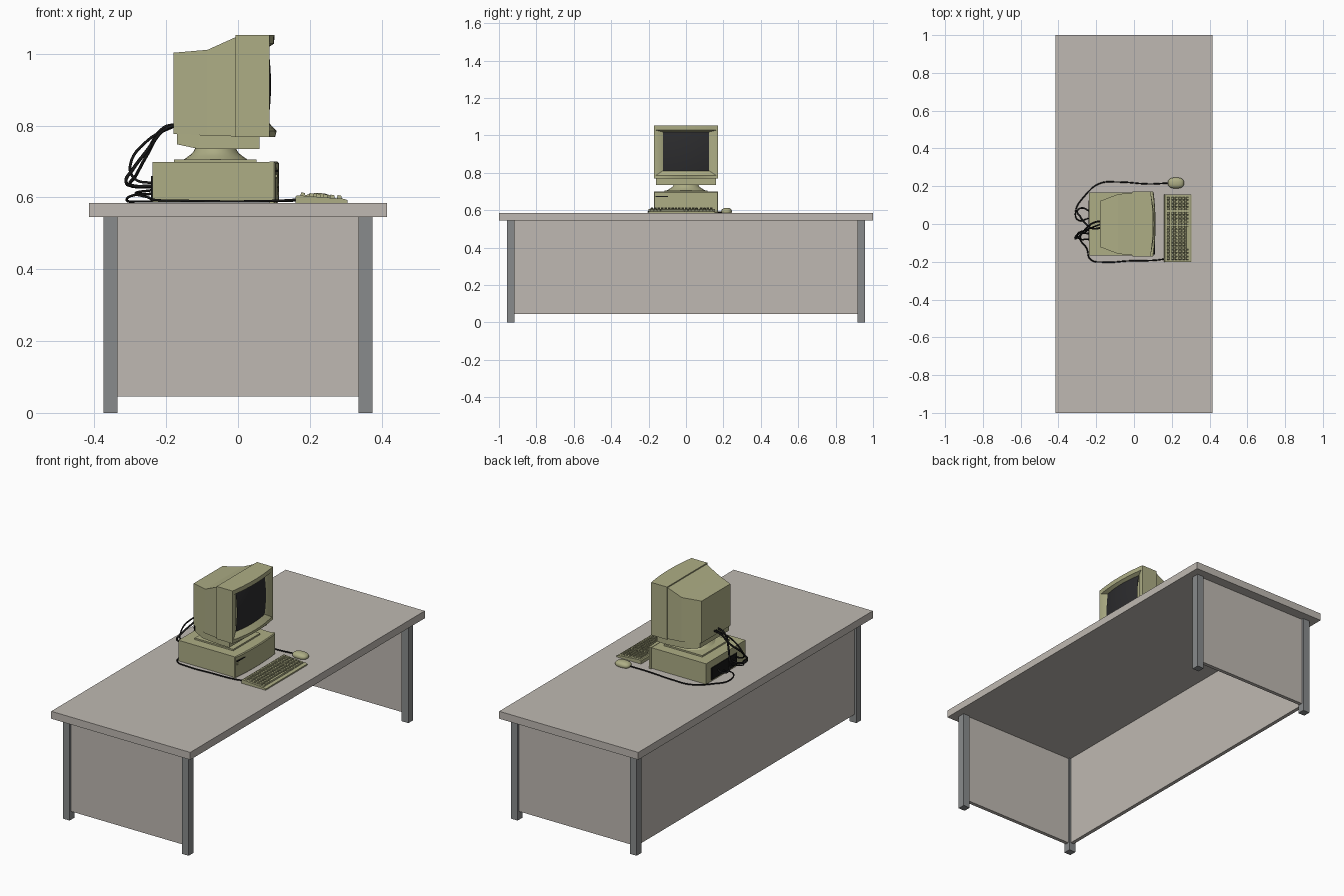
import bpy, bmesh, math
from mathutils import Vector

if "Cube" in bpy.data.objects:
    bpy.data.objects.remove(bpy.data.objects["Cube"])


def mat(name, r, g, b):
    m = bpy.data.materials.new(name)
    m.diffuse_color = (r, g, b, 1)
    m.use_nodes = True
    m.node_tree.nodes["Principled BSDF"].inputs["Base Color"].default_value = m.diffuse_color
    return m


DESK = mat("desk laminate", 0.52, 0.485, 0.445)
STEEL = mat("grey steel", 0.25, 0.26, 0.265)
BEIGE = mat("beige plastic", 0.42, 0.42, 0.235)
GLASS = mat("dark screen", 0.025, 0.025, 0.027)
BLACK = mat("black rubber", 0.008, 0.008, 0.008)


def finish(name, bm, material, smooth=None):
    bmesh.ops.recalc_face_normals(bm, faces=bm.faces)
    me = bpy.data.meshes.new(name)
    bm.to_mesh(me)
    bm.free()
    me.materials.append(material)
    ob = bpy.data.objects.new(name, me)
    bpy.context.collection.objects.link(ob)
    if smooth:
        bpy.ops.object.select_all(action='DESELECT')
        ob.select_set(True)
        bpy.context.view_layer.objects.active = ob
        bpy.ops.object.shade_smooth_by_angle(angle=math.radians(smooth))
    return ob


def loft(name, rings, material, smooth=None, start=True, end=True):
    bm = bmesh.new()
    vs = [[bm.verts.new(p) for p in r] for r in rings]
    n = len(vs[0])
    for a, b in zip(vs, vs[1:]):
        for i in range(n):
            j = (i + 1) % n
            bm.faces.new((a[i], a[j], b[j], b[i]))
    if start:
        bm.faces.new(vs[0])
    if end:
        bm.faces.new(vs[-1])
    return finish(name, bm, material, smooth)


def box(name, x0, x1, y0, y1, z0, z1, material):
    rect = [(x0, y0), (x1, y0), (x1, y1), (x0, y1)]
    return loft(name, [[(x, y, z) for x, y in rect] for z in (z0, z1)], material)


def section(x, hy, z0, z1):
    return [(x, -hy, z0), (x, hy, z0), (x, hy, z1), (x, -hy, z1)]


def bowed(x, hy, z0, z1, bow0, bow1, n=10):
    # rectangle facing +x whose bottom and top edges bulge forward
    ts = [-1 + 2 * i / n for i in range(n + 1)]
    low = [(x + bow0 * (1 - t * t), hy * t, z0) for t in ts]
    high = [(x + bow1 * (1 - t * t), hy * t, z1) for t in reversed(ts)]
    return low + high


def cable(name, pts, r):
    cu = bpy.data.curves.new(name, 'CURVE')
    cu.dimensions = '3D'
    cu.bevel_depth = r
    cu.bevel_resolution = 1
    cu.resolution_u = 6
    cu.use_fill_caps = True
    sp = cu.splines.new('BEZIER')
    sp.bezier_points.add(len(pts) - 1)
    for bp, p in zip(sp.bezier_points, pts):
        bp.co = p
        bp.handle_left_type = bp.handle_right_type = 'AUTO'
    cu.materials.append(BLACK)
    ob = bpy.data.objects.new(name, cu)
    bpy.context.collection.objects.link(ob)


# Desk: top, modesty panel on the -x side, end panels, four legs
box("desk_top", -0.415, 0.415, -1, 1, 0.545, 0.585, DESK)
box("desk_back_panel", -0.365, -0.345, -0.92, 0.92, 0.045, 0.545, DESK)
for s, side in ((-1, "front"), (1, "rear")):
    box(side + "_end_panel", -0.34, 0.34, *sorted((s * 0.925, s * 0.945)), 0.045, 0.545, DESK)
    for t, end in ((-1, "left"), (1, "right")):
        box(f"{side}_{end}_leg", *sorted((t * 0.335, t * 0.375)),
            *sorted((s * 0.917, s * 0.957)), 0, 0.545, STEEL)

# Computer case with a bowed front bezel
box("case_body", -0.238, 0.09, -0.168, 0.168, 0.587, 0.698, BEIGE)
loft("case_bezel", [bowed(0.088, 0.172, 0.585, 0.70, 0, 0),
                    bowed(0.100, 0.172, 0.585, 0.70, 0.010, 0.010),
                    bowed(0.104, 0.168, 0.589, 0.695, 0.010, 0.010)], BEIGE, 25)
box("floppy_slot", 0.10, 0.111, -0.162, -0.095, 0.671, 0.677, BLACK)
box("power_button", 0.10, 0.110, -0.162, -0.15, 0.655, 0.664, BEIGE)
box("rear_port_panel", -0.242, -0.236, -0.09, 0.125, 0.595, 0.66, BLACK)

# Swivel stand: base plate and flared neck
box("stand_plate", -0.178, 0.052, -0.115, 0.115, 0.698, 0.706, BEIGE)
neck = [(0.088, 0.706), (0.075, 0.715), (0.063, 0.725), (0.055, 0.74)]
loft("stand_neck", [[(-0.0625 + r * math.cos(a), r * 1.15 * math.sin(a), z)
                     for a in (k * math.tau / 24 for k in range(24))]
                    for r, z in neck], BEIGE, 35)

# Monitor: underside tray, tapered rear shell, front housing with bevelled frame
loft("monitor_tray", [section(-0.17, 0.125, 0.748, 0.78), section(-0.11, 0.145, 0.735, 0.78),
                      section(0.0, 0.16, 0.735, 0.78), section(0.06, 0.16, 0.735, 0.78)], BEIGE)
loft("monitor_shell", [section(-0.179, 0.122, 0.777, 1.003), section(-0.085, 0.158, 0.772, 1.011),
                       section(-0.005, 0.166, 0.77, 1.047)], BEIGE)
loft("monitor_frame", [bowed(-0.007, 0.172, 0.768, 1.052, 0, 0),
                       bowed(0.0875, 0.172, 0.768, 1.052, 0.016, 0.014),
                       bowed(0.0875, 0.162, 0.785, 1.028, 0.020, 0.013),
                       bowed(0.072, 0.124, 0.810, 1.018, 0.012, 0.012)], BEIGE, 25, end=False)

# Curved screen
bm = bmesh.new()
N = 10
g = [[bm.verts.new((0.072 + 0.012 * (1 - u * u) + 0.008 * (1 - v * v), 0.124 * u, 0.914 + 0.105 * v))
      for u in (-1 + 2 * i / N for i in range(N + 1))] for v in (-1 + 2 * j / N for j in range(N + 1))]
for j in range(N):
    for i in range(N):
        bm.faces.new((g[j][i], g[j][i + 1], g[j + 1][i + 1], g[j + 1][i]))
finish("screen", bm, GLASS, 40)

# Keyboard body: wedge profile extruded along y
wedge = [(0.160, 0.585), (0.160, 0.602), (0.165, 0.606), (0.296, 0.596), (0.305, 0.592), (0.305, 0.585)]
loft("keyboard_body", [[(x, y, z) for x, z in wedge] for y in (-0.2, 0.155)], BEIGE)

# Keys: tapered caps in six rows, with a number pad and a space bar
bm = bmesh.new()


def key(x, z, y0, y1):
    h = 0.0075
    a = [bm.verts.new(p) for p in ((x - h, y0, z - 0.004), (x + h, y0, z - 0.004),
                                   (x + h, y1, z - 0.004), (x - h, y1, z - 0.004))]
    b = [bm.verts.new(p) for p in ((x - 0.0055, y0 + .002, z + 0.0095), (x + 0.005, y0 + .002, z + 0.0075),
                                   (x + 0.005, y1 - .002, z + 0.0075), (x - 0.0055, y1 - .002, z + 0.0095))]
    bm.faces.new(b)
    for i in range(4):
        j = (i + 1) % 4
        bm.faces.new((a[i], a[j], b[j], b[i]))


for row in range(6):
    x = 0.181 + 0.0195 * row + (0.004 if row else 0)
    z = 0.606 - (x - 0.165) * 0.076
    for col in range(18):
        if row == 5 and 3 <= col <= 9:
            continue
        y = -0.19 + 0.0183 * col + (0.006 if col > 13 else 0)
        key(x, z, y, y + 0.0165)
    if row == 5:
        key(x, z, -0.135, -0.009)
finish("keyboard_keys", bm, BEIGE)

# Mouse: flattened dome
bm = bmesh.new()
bmesh.ops.create_uvsphere(bm, u_segments=24, v_segments=14, radius=1)
for v in bm.verts:
    p = v.co
    v.co = Vector((0.222 + 0.043 * math.copysign(abs(p.x) ** 0.8, p.x),
                   0.217 + 0.029 * math.copysign(abs(p.y) ** 0.8, p.y),
                   max(0.585, 0.593 + 0.019 * p.z)))
finish("mouse", bm, BEIGE, 50)

# Cables
cable("mouse_cable", [(0.185, 0.217, 0.592), (0.08, 0.212, 0.589), (-0.08, 0.222, 0.589),
                      (-0.18, 0.215, 0.589), (-0.26, 0.15, 0.589), (-0.31, 0.06, 0.592),
                      (-0.295, 0.02, 0.605), (-0.24, 0.03, 0.61)], 0.0035)
cable("keyboard_cable", [(0.165, -0.185, 0.594), (0.11, -0.192, 0.591), (-0.02, -0.195, 0.589),
                         (-0.16, -0.202, 0.591), (-0.23, -0.188, 0.593), (-0.25, -0.13, 0.60),
                         (-0.285, -0.07, 0.612), (-0.24, -0.03, 0.62)], 0.0035)
cable("monitor_power_cable", [(-0.175, 0.015, 0.803), (-0.205, 0.01, 0.795), (-0.25, -0.02, 0.735),
                              (-0.295, -0.07, 0.675), (-0.312, -0.075, 0.645),
                              (-0.29, -0.05, 0.632), (-0.24, -0.05, 0.632)], 0.005)
cable("monitor_signal_cable", [(-0.175, -0.02, 0.803), (-0.21, -0.025, 0.785), (-0.255, 0.0, 0.715),
                               (-0.285, 0.04, 0.66), (-0.30, 0.07, 0.635),
                               (-0.275, 0.085, 0.63), (-0.24, 0.07, 0.63)], 0.005)
cable("mains_cable", [(-0.24, -0.08, 0.64), (-0.285, -0.08, 0.65), (-0.30, -0.055, 0.69),
                      (-0.25, -0.03, 0.76), (-0.175, 0.0, 0.80)], 0.004)
